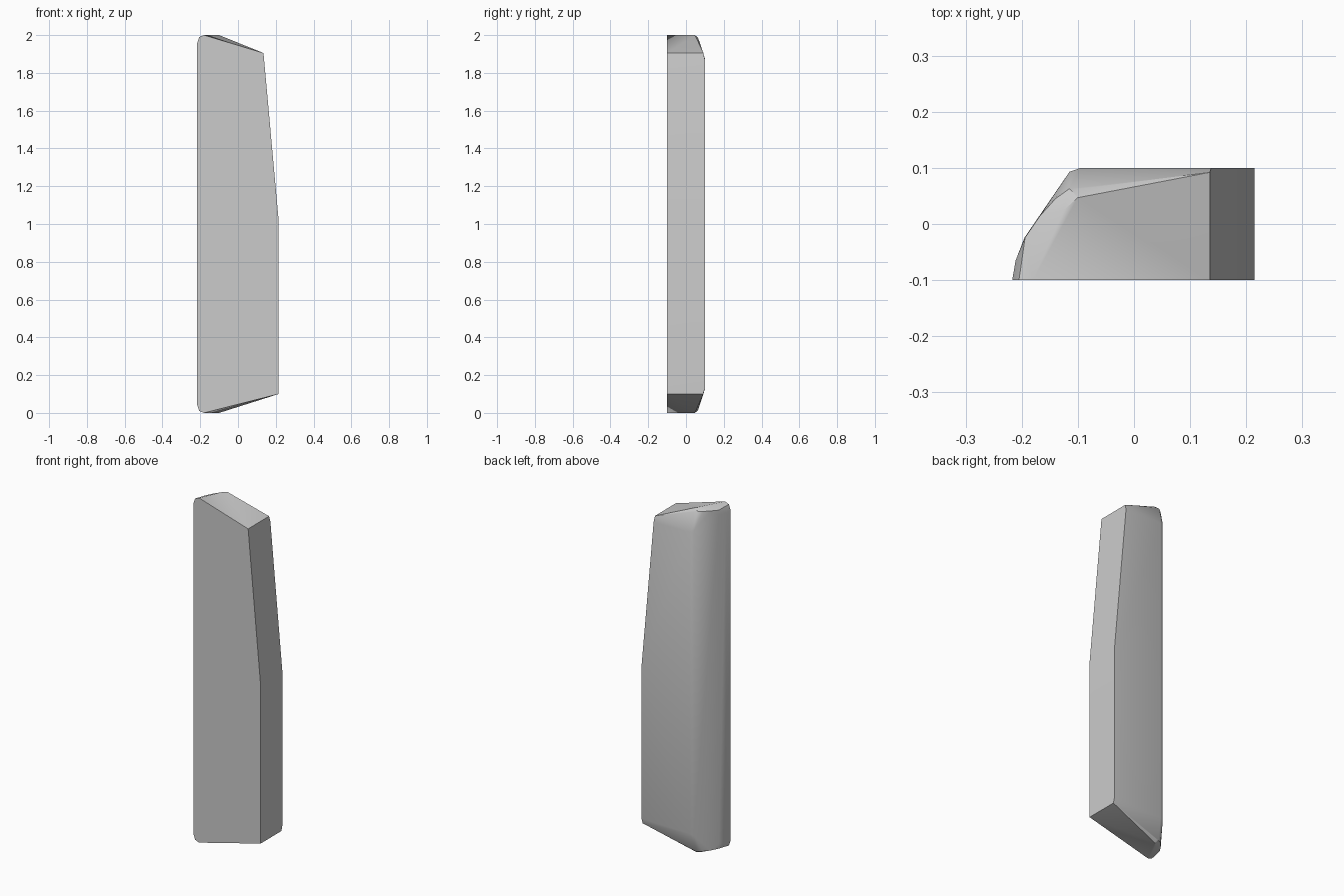
import bpy, bmesh, math

if "Cube" in bpy.data.objects:
    bpy.data.objects.remove(bpy.data.objects["Cube"])

# Rounded left/back rim: x, y, distance in from the top or bottom end
RIM = [
    (-.217, -.1, .045), (-.211, -.065, .045), (-.195, -.024, .045),   # wall
    (-.115, .093, .115), (-.095, .1, .125),
    (-.205, -.1, .01), (-.194, -.024, .018), (-.168, .014, .015),     # shoulder
    (-.14, .045, .014), (-.115, .063, .012), (-.095, .063, .014),
    (-.18, -.1, 0), (-.125, .025, 0), (-.1, .047, 0),                 # end cap
]
# Flat right edge, angled at the upper half
RIGHT = [
    (.135, -.1, 1.905), (.135, .092, 1.905), (.138, .1, 1.87),
    (.215, -.1, 1.02), (.215, .1, 1.02),
    (.215, -.1, .1), (.215, .091, .1), (.215, .1, .13),
]

# Slab: the rim mirrored top to bottom, joined to the right edge by a convex skin
bm = bmesh.new()
for x, y, d in RIM:
    bm.verts.new((x, y, d))
    bm.verts.new((x, y, 2 - d))
for p in RIGHT:
    bm.verts.new(p)
res = bmesh.ops.convex_hull(bm, input=bm.verts[:])
loose = [v for v in bm.verts if not v.link_faces]
bmesh.ops.delete(bm, geom=loose, context='VERTS')
bmesh.ops.dissolve_limit(bm, angle_limit=math.radians(1),
                         verts=bm.verts[:], edges=bm.edges[:])
bmesh.ops.recalc_face_normals(bm, faces=bm.faces[:])

mesh = bpy.data.meshes.new("slab_panel")
bm.to_mesh(mesh)
bm.free()
slab = bpy.data.objects.new("slab_panel", mesh)
bpy.context.collection.objects.link(slab)

# Soft shading on the rounded rim, crisp main edges
bpy.context.view_layer.objects.active = slab
slab.select_set(True)
bpy.ops.object.shade_smooth_by_angle(angle=math.radians(25))
